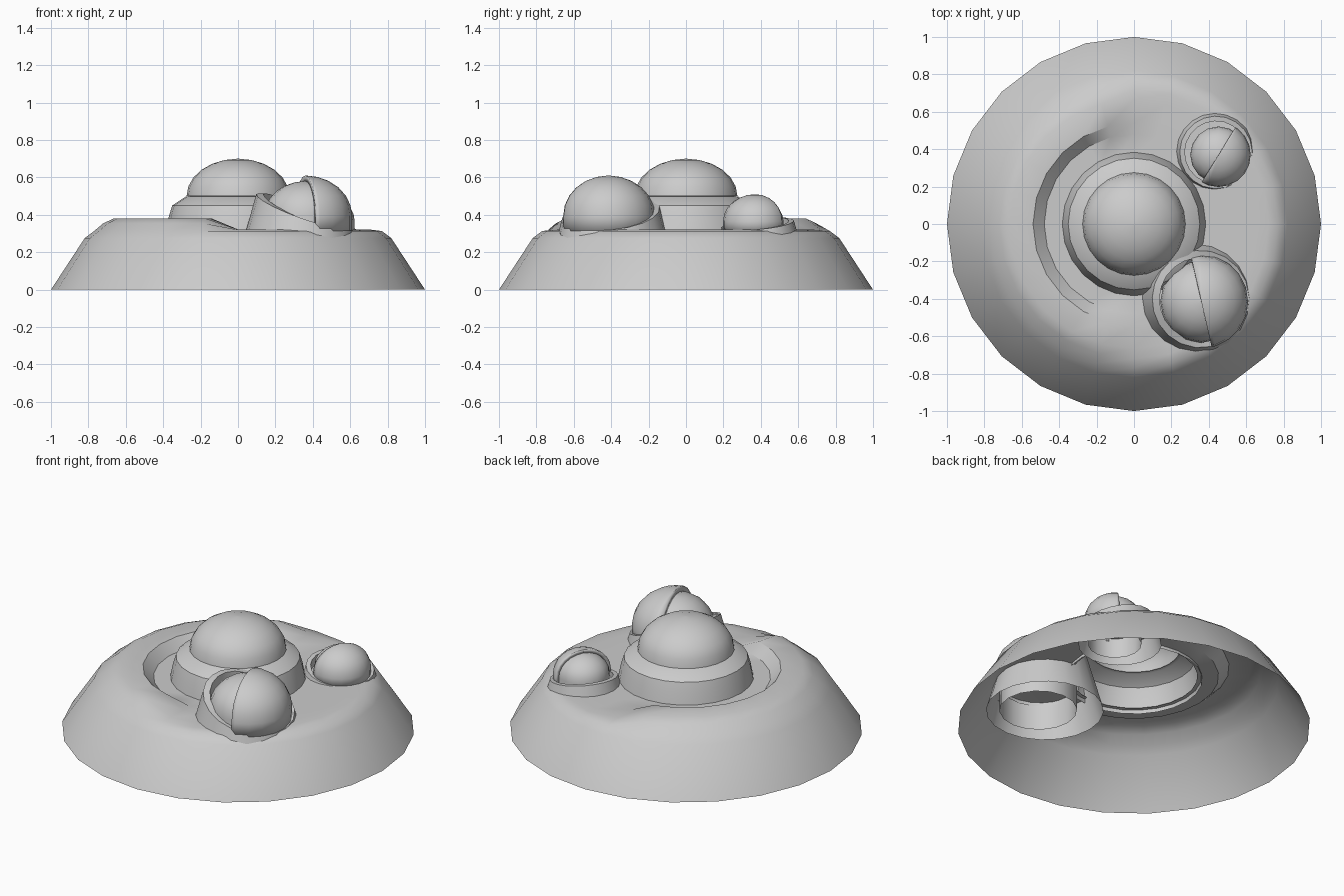
import bpy, bmesh, math
from mathutils import Vector

if "Cube" in bpy.data.objects:
    bpy.data.objects.remove(bpy.data.objects["Cube"])


def loft(name, rings, cap=False, angle=35):
    """Join closed rings of points; optionally close the last ring to a tip."""
    bm = bmesh.new()
    loops = [[bm.verts.new(p) for p in ring] for ring in rings]
    n = len(loops[0])
    for a, b in zip(loops, loops[1:]):
        for i in range(n):
            j = (i + 1) % n
            bm.faces.new((a[i], a[j], b[j], b[i]))
    if cap:
        bm.faces.new(loops[-1])
        bmesh.ops.poke(bm, faces=[bm.faces[-1]] if bm.faces.ensure_lookup_table() is None else [])
    mesh = bpy.data.meshes.new(name)
    bm.to_mesh(mesh)
    bm.free()
    obj = bpy.data.objects.new(name, mesh)
    bpy.context.collection.objects.link(obj)
    bpy.ops.object.select_all(action='DESELECT')
    obj.select_set(True)
    bpy.context.view_layer.objects.active = obj
    bpy.ops.object.shade_smooth_by_angle(angle=math.radians(angle))
    return obj


def circle(c, r, z, n):
    return [(c[0] + r * math.cos(math.tau * i / n),
             c[1] + r * math.sin(math.tau * i / n), z) for i in range(n)]


def dome(name, c, r, z0, height, bottom, n=16, steps=6):
    """Flattened half ball standing on a short open tube."""
    rings = [circle(c, r, bottom, n)] if bottom < z0 else []
    for k in range(steps):
        a = math.pi / 2 * k / steps
        rings.append(circle(c, r * math.cos(a), z0 + height * math.sin(a), n))
    rings.append(circle(c, r * 0.02, z0 + height, n))
    return loft(name, rings, cap=True)


# Base shell: 24 sided, with a raised ridge around the left half
profile = [(1, 0, 0), (.82, .275, 0), (.77, .313, 0), (.72, .32, .035),
           (.665, .322, .058), (.54, .322, .058), (.48, .322, 0), (.36, .322, 0)]
rings = []
for r, z, lift in profile:
    ring = circle((0, 0), r, z, 24)
    rings.append([(x, y, h + (lift if x < -0.02 else 0)) for x, y, h in ring])
loft("base_shell", rings)

# Central collar and dome
loft("centre_collar", [circle((0, 0), r, z, 24) for r, z in
     [(.388, .30), (.37, .39), (.352, .45), (.28, .497), (.26, .5)]])
dome("centre_dome", (0, 0), .275, .5, .2, .5, n=24)


def pod(name, c, r, z0, height, bottom, gaze, sock_c, sock_r, rim_z, tilt):
    """Ball under a half lid, sitting in a slanted flared socket."""
    wall = r * 0.12
    dome(name + "_ball", c, r - wall, z0, height - wall, bottom)

    # Half lid: same dome cut by an upright plane, then thickened inward
    lid = dome(name + "_lid", c, r, z0, height, z0 - r * 0.35, n=20)
    bm = bmesh.new()
    bm.from_mesh(lid.data)
    bmesh.ops.bisect_plane(bm, geom=bm.verts[:] + bm.edges[:] + bm.faces[:],
                           plane_co=(c[0], c[1], 0), plane_no=Vector((*gaze, 0)),
                           clear_outer=True)
    bm.to_mesh(lid.data)
    bm.free()
    solid = lid.modifiers.new("thickness", 'SOLIDIFY')
    solid.thickness = wall
    solid.offset = -1

    # Socket: flared skirt whose rim follows a slanted plane
    n = 20
    outer, inner, inner_low = [], [], []
    for i in range(n):
        a = math.tau * i / n
        dx, dy = math.cos(a), math.sin(a)
        z = rim_z + tilt[0] * dx + tilt[1] * dy
        ro = sock_r - 0.28 * (z - .33)
        ri = ro - wall * 1.3
        outer.append((sock_c[0] + ro * dx, sock_c[1] + ro * dy, z))
        inner.append((sock_c[0] + ri * dx, sock_c[1] + ri * dy, z))
        inner_low.append((sock_c[0] + ri * dx, sock_c[1] + ri * dy, min(z - .02, .3)))
    skirt = circle(sock_c, sock_r + 0.28 * (.33 - bottom), bottom, n)
    loft(name + "_socket", [skirt, outer, inner, inner_low])


# Large pod at the front right, small pod at the back right
pod("large_pod", (.36, -.415), .25, .395, .215, .15, (-.97, -.22),
    (.33, -.393), .283, .415, (-.095, .03))
pod("small_pod", (.452, .37), .172, .365, .145, .2, (-.85, .52),
    (.43, .388), .2, .352, (-.03, .018))
